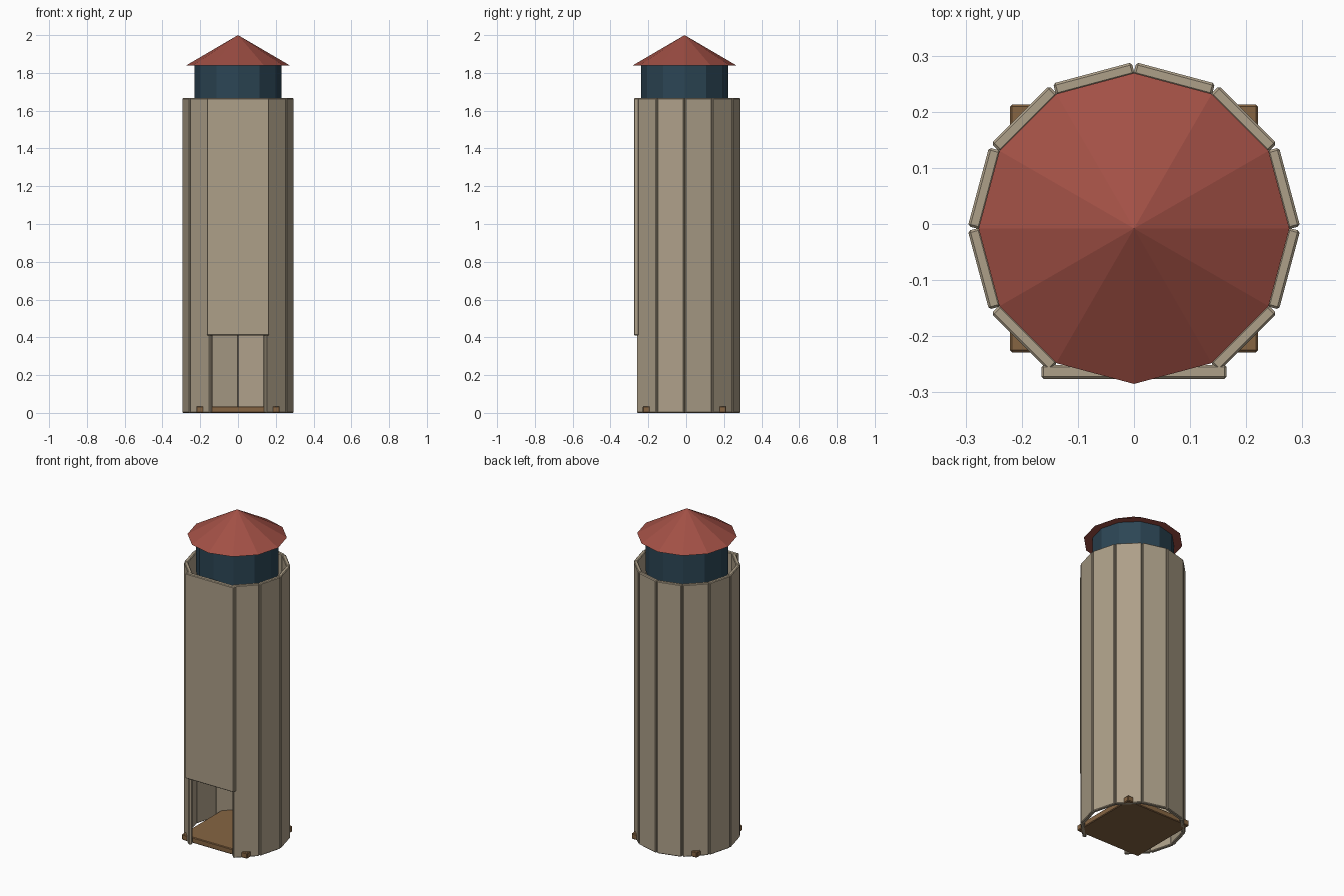
import bpy, math

if "Cube" in bpy.data.objects:
    bpy.data.objects.remove(bpy.data.objects["Cube"])

CY = -0.008  # tower axis in y


def material(name, rgb):
    m = bpy.data.materials.new(name)
    m.diffuse_color = (*rgb, 1)
    m.use_nodes = True
    m.node_tree.nodes["Principled BSDF"].inputs["Base Color"].default_value = m.diffuse_color
    return m


stone = material("stone", (0.42, 0.35, 0.25))
red = material("roof_red", (0.36, 0.08, 0.06))
blue = material("dark_blue", (0.025, 0.06, 0.09))
wood = material("wood", (0.24, 0.13, 0.055))


def box(name, center, size, mat, angle=0.0):
    bpy.ops.mesh.primitive_cube_add(size=1, location=center)
    ob = bpy.context.object
    ob.name = name
    ob.scale = size
    bpy.ops.object.transform_apply(location=False, rotation=False, scale=True)
    ob.rotation_euler.z = angle
    b = ob.modifiers.new("chamfer", "BEVEL")
    b.width = 0.004
    b.segments = 1
    ob.data.materials.append(mat)
    return ob


def cone(name, r1, r2, z0, z1, mat):
    bpy.ops.mesh.primitive_cone_add(vertices=12, radius1=r1, radius2=r2, depth=z1 - z0,
                                    location=(0, CY, (z0 + z1) / 2))
    ob = bpy.context.object
    ob.name = name
    ob.data.materials.append(mat)
    return ob


# Ring of wall panels; the two front ones are left out for the doorway
WALL_R, THICK, WIDTH, TOP = 0.287, 0.022, 0.145, 1.667
for k in range(12):
    deg = 15 + 30 * k
    if deg in (255, 285):
        continue
    a = math.radians(deg)
    r = WALL_R - THICK / 2
    box(f"wall_panel_{k + 1}", (r * math.cos(a), CY + r * math.sin(a), TOP / 2),
        (THICK, WIDTH, TOP), stone, a)

# Wide front panel above the doorway
box("front_panel", (0, -0.2635, (0.41 + TOP) / 2), (0.33, 0.025, TOP - 0.41), stone)

# Square floor whose corners poke through the walls
box("floor", (0, CY, 0.0175), (0.442, 0.442, 0.035), wood)

# Lantern drum and pointed roof
cone("lantern_drum", 0.23, 0.23, 1.61, 1.84, blue)
cone("roof", 0.277, 0, 1.838, 2.0, red)
